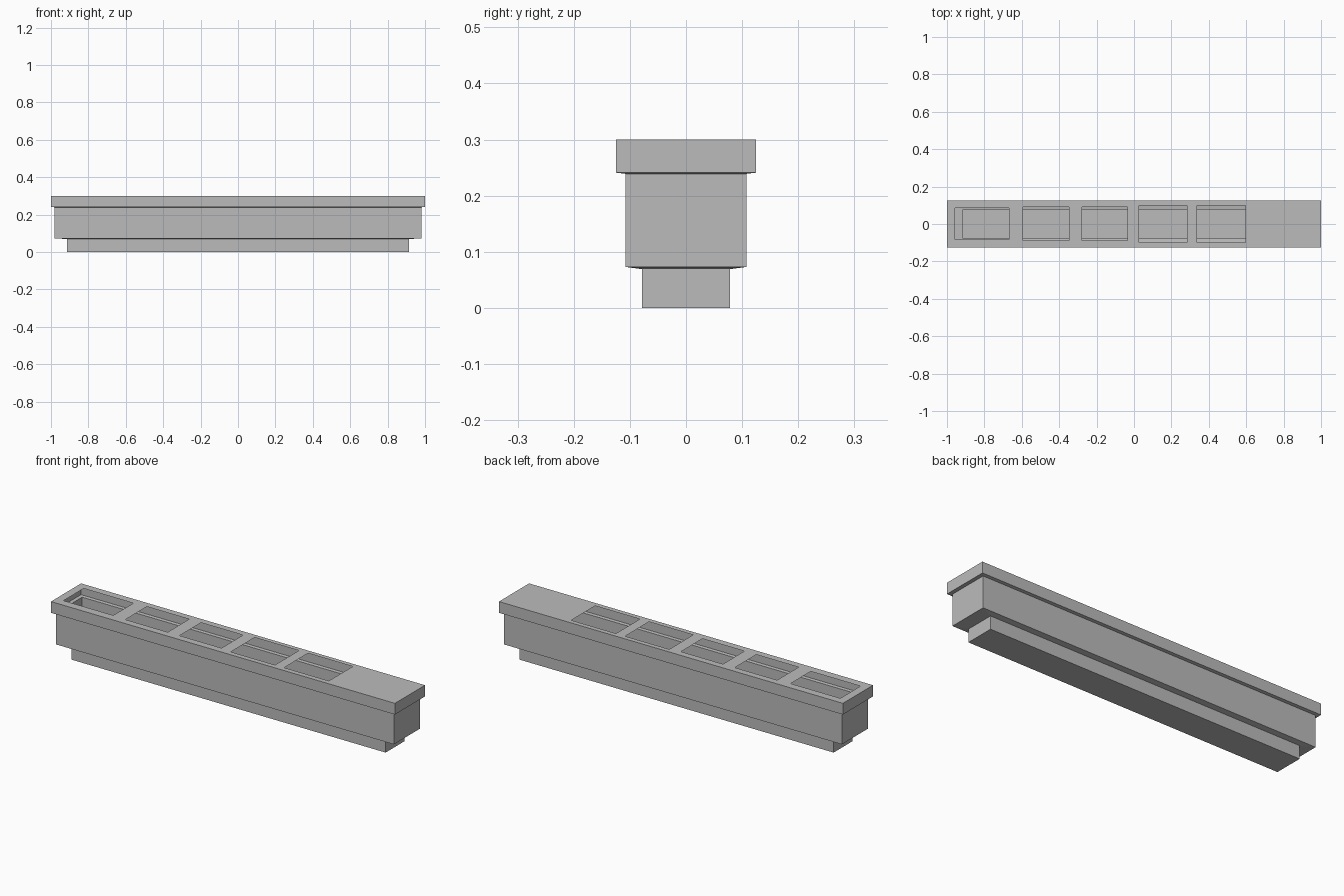
import bpy, bmesh

cube = bpy.data.objects.get("Cube")
if cube:
    bpy.data.objects.remove(cube, do_unlink=True)

grey = bpy.data.materials.new("plain grey")
grey.use_nodes = True
grey.diffuse_color = (0.5, 0.5, 0.5, 1)
grey.node_tree.nodes["Principled BSDF"].inputs["Base Color"].default_value = grey.diffuse_color


def finish(name, bm):
    mesh = bpy.data.meshes.new(name)
    bm.to_mesh(mesh)
    bm.free()
    mesh.materials.append(grey)
    obj = bpy.data.objects.new(name, mesh)
    bpy.context.collection.objects.link(obj)


def rectangle(bm, x0, x1, y0, y1, z):
    corners = ((x0, y0), (x1, y0), (x1, y1), (x0, y1))
    return [bm.verts.new((x, y, z)) for x, y in corners]


# Stepped hollow trough: half length, half width and height of each rim
RIMS = [
    (0.913, 0.078, 0.0),
    (0.913, 0.078, 0.069),
    (0.982, 0.108, 0.073),
    (0.982, 0.108, 0.239),
    (1.0, 0.125, 0.241),
    (1.0, 0.125, 0.3),
]
bm = bmesh.new()
rings = [rectangle(bm, -hx, hx, -hy, hy, z) for hx, hy, z in RIMS]
bm.faces.new(reversed(rings[0]))
for low, high in zip(rings, rings[1:]):
    for i in range(4):
        j = (i + 1) % 4
        bm.faces.new((low[i], low[j], high[j], high[i]))
finish("trough_body", bm)

# Thin lid with a row of open windows: x start, x end, y front, y back
WINDOWS = [
    (-0.957, -0.668, -0.082, 0.085),
    (-0.593, -0.347, -0.088, 0.09),
    (-0.278, -0.034, -0.088, 0.09),
    (0.027, 0.284, -0.098, 0.1),
    (0.337, 0.597, -0.098, 0.1),
]
HALF_LENGTH, HALF_WIDTH, TOP = RIMS[-1]
bm = bmesh.new()
start = -HALF_LENGTH
for x0, x1, y0, y1 in WINDOWS:
    # Crossbar before the window, then the rails in front of and behind it
    bm.faces.new(rectangle(bm, start, x0, -HALF_WIDTH, HALF_WIDTH, TOP))
    bm.faces.new(rectangle(bm, x0, x1, -HALF_WIDTH, y0, TOP))
    bm.faces.new(rectangle(bm, x0, x1, y1, HALF_WIDTH, TOP))
    start = x1
bm.faces.new(rectangle(bm, start, HALF_LENGTH, -HALF_WIDTH, HALF_WIDTH, TOP))
finish("windowed_lid", bm)
